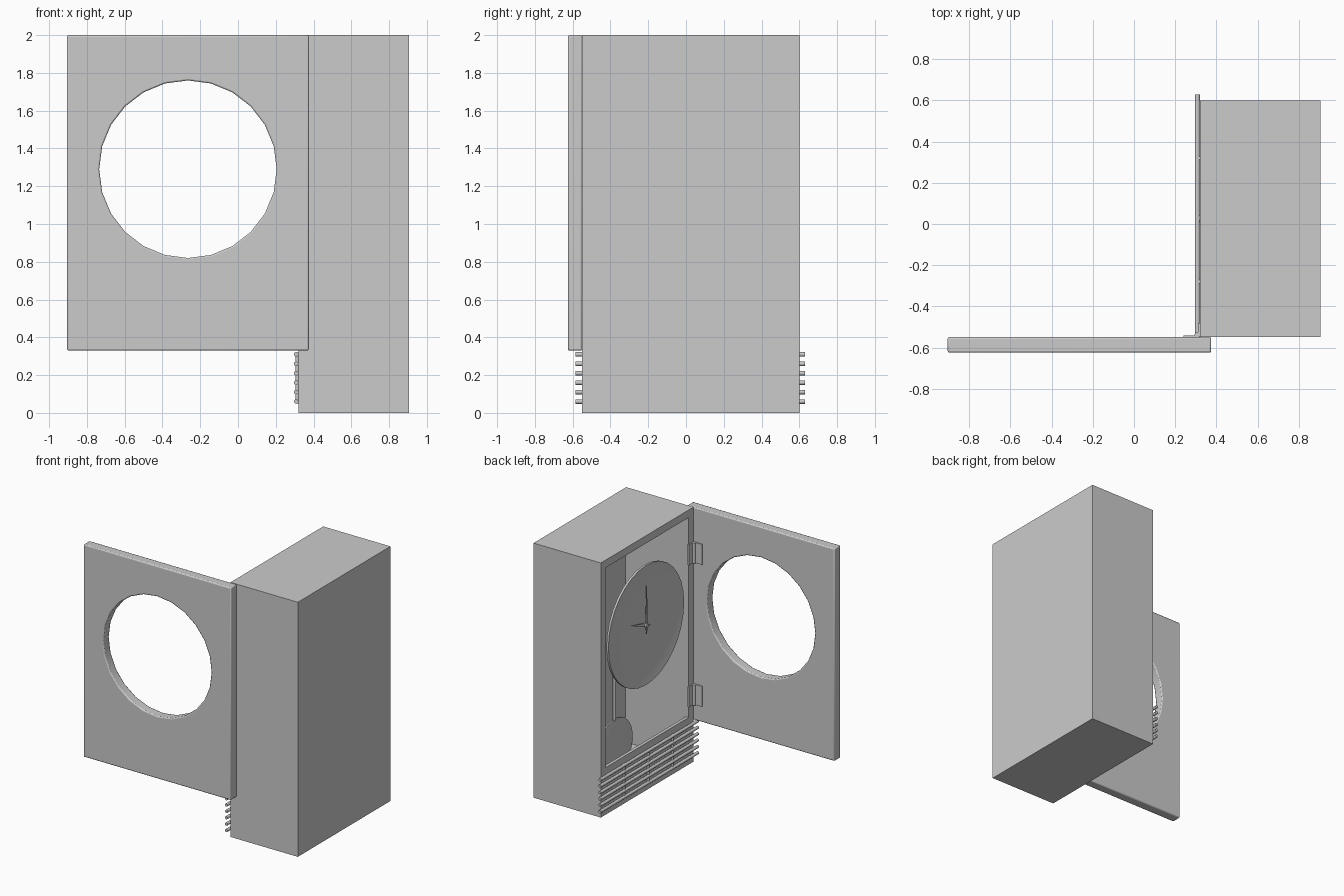
import bpy, bmesh, math
from mathutils import Vector

if "Cube" in bpy.data.objects:
    bpy.data.objects.remove(bpy.data.objects["Cube"])

CY = 0.025          # centre line of the clock front
DIAL_Z = 1.29


def finish(ob, bevel=0, angle=35):
    if bevel:
        m = ob.modifiers.new("Bevel", 'BEVEL')
        m.width, m.segments, m.limit_method = bevel, 2, 'ANGLE'
    bpy.ops.object.select_all(action='DESELECT')
    ob.select_set(True)
    bpy.context.view_layer.objects.active = ob
    bpy.ops.object.shade_smooth_by_angle(angle=math.radians(angle))
    return ob


def box(name, lo, hi):
    lo, hi = Vector(lo), Vector(hi)
    bpy.ops.mesh.primitive_cube_add(size=1, location=(lo + hi) / 2)
    ob = bpy.context.object
    ob.name = name
    ob.scale = hi - lo
    bpy.ops.object.transform_apply(location=False, rotation=False, scale=True)
    return ob


def rod(name, a, b, r, sides=12):
    a, b = Vector(a), Vector(b)
    bpy.ops.mesh.primitive_cylinder_add(vertices=sides, radius=r, depth=(b - a).length,
                                        location=(a + b) / 2)
    ob = bpy.context.object
    ob.name = name
    ob.rotation_euler = (b - a).to_track_quat('Z', 'Y').to_euler()
    return ob


def lathe_x(name, profile, y, z, sides):
    """Spin (x, radius) points around an axis parallel to x."""
    bm = bmesh.new()
    vs = [bm.verts.new((x, 0, r)) for x, r in profile]
    es = [bm.edges.new(p) for p in zip(vs, vs[1:])]
    bmesh.ops.spin(bm, geom=vs + es, cent=(0, 0, 0), axis=(1, 0, 0),
                   angle=math.tau, steps=sides, use_duplicate=False)
    bmesh.ops.remove_doubles(bm, verts=bm.verts, dist=1e-4)
    bmesh.ops.recalc_face_normals(bm, faces=bm.faces)
    me = bpy.data.meshes.new(name)
    bm.to_mesh(me)
    bm.free()
    ob = bpy.data.objects.new(name, me)
    ob.location = (0, y, z)
    bpy.context.collection.objects.link(ob)
    return finish(ob)


def cut(ob, cutter):
    m = ob.modifiers.new("Cut", 'BOOLEAN')
    m.object, m.solver = cutter, 'EXACT'
    bpy.context.view_layer.objects.active = ob
    bpy.ops.object.modifier_apply(modifier=m.name)
    bpy.data.objects.remove(cutter)


# case: hollow box with a window in the face that looks towards -x
case = box("case", (0.32, -0.55, 0), (0.905, 0.60, 2))
cut(case, box("cavity_cutter", (0.345, -0.49, 0.03), (0.87, 0.54, 1.94)))
cut(case, box("window_cutter", (0.25, -0.49, 0.37), (0.5, 0.54, 1.94)))
finish(case)

# open door with the round window
door = box("door", (-0.905, -0.625, 0.33), (0.375, -0.55, 2))
cut(door, rod("hole_cutter", (-0.265, -0.8, DIAL_Z), (-0.265, -0.4, DIAL_Z), 0.47, 24))
finish(door, 0.008)

# dial: shallow dish
lathe_x("dial", [(0.352, 0), (0.350, 0.25), (0.342, 0.40), (0.328, 0.47),
                 (0.345, 0.47), (0.370, 0.40), (0.372, 0)], CY, DIAL_Z, 32)


# hands: tapered flat blades lying in front of the dial
def hand(name, dy, dz, x, width, tail):
    d = Vector((0, dy, dz))
    u = d.normalized()
    side = Vector((0, -u.z, u.y)) * width
    c = Vector((x, CY, DIAL_Z))
    bm = bmesh.new()
    f = bm.faces.new([bm.verts.new(p) for p in
                      (c - u * tail, c + side, c + d, c - side)])
    ext = bmesh.ops.extrude_face_region(bm, geom=[f])
    bmesh.ops.translate(bm, vec=(0.006, 0, 0),
                        verts=[v for v in ext["geom"] if isinstance(v, bmesh.types.BMVert)])
    bmesh.ops.recalc_face_normals(bm, faces=bm.faces)
    me = bpy.data.meshes.new(name)
    bm.to_mesh(me)
    bm.free()
    bpy.context.collection.objects.link(bpy.data.objects.new(name, me))


hand("minute_hand", 0, 0.31, 0.322, 0.012, 0.07)
hand("hour_hand", 0.18, 0.06, 0.332, 0.014, 0.07)
finish(rod("hand_pin", (0.316, CY, DIAL_Z), (0.36, CY, DIAL_Z), 0.016))

# pendulum hanging inside the case
finish(rod("pendulum_rod", (0.605, CY, 0.26), (0.605, CY, DIAL_Z), 0.012))
lathe_x("pendulum_bob", [(0.580, 0), (0.585, 0.12), (0.600, 0.22), (0.610, 0.22),
                         (0.625, 0.12), (0.630, 0)], CY, 0.26, 32)

# grille: six horizontal bars tied by three uprights
for i in range(6):
    z = 0.06 + 0.05 * i
    finish(rod(f"grille_bar_{i + 1}", (0.308, -0.585, z), (0.308, 0.63, z), 0.012))
for i in range(3):
    y = -0.28 + 0.30 * i
    finish(rod(f"grille_upright_{i + 1}", (0.314, y, 0.05), (0.314, y, 0.32), 0.009))

# hinges: a leaf on the case, a leaf on the door and the barrel between
for i, z in enumerate((0.535, 1.65)):
    n = i + 1
    box(f"hinge_case_leaf_{n}", (0.312, -0.54, z - 0.08), (0.322, -0.48, z + 0.08))
    box(f"hinge_door_leaf_{n}", (0.24, -0.552, z - 0.08), (0.31, -0.542, z + 0.08))
    finish(rod(f"hinge_barrel_{n}", (0.308, -0.538, z - 0.08), (0.308, -0.538, z + 0.08), 0.014))
